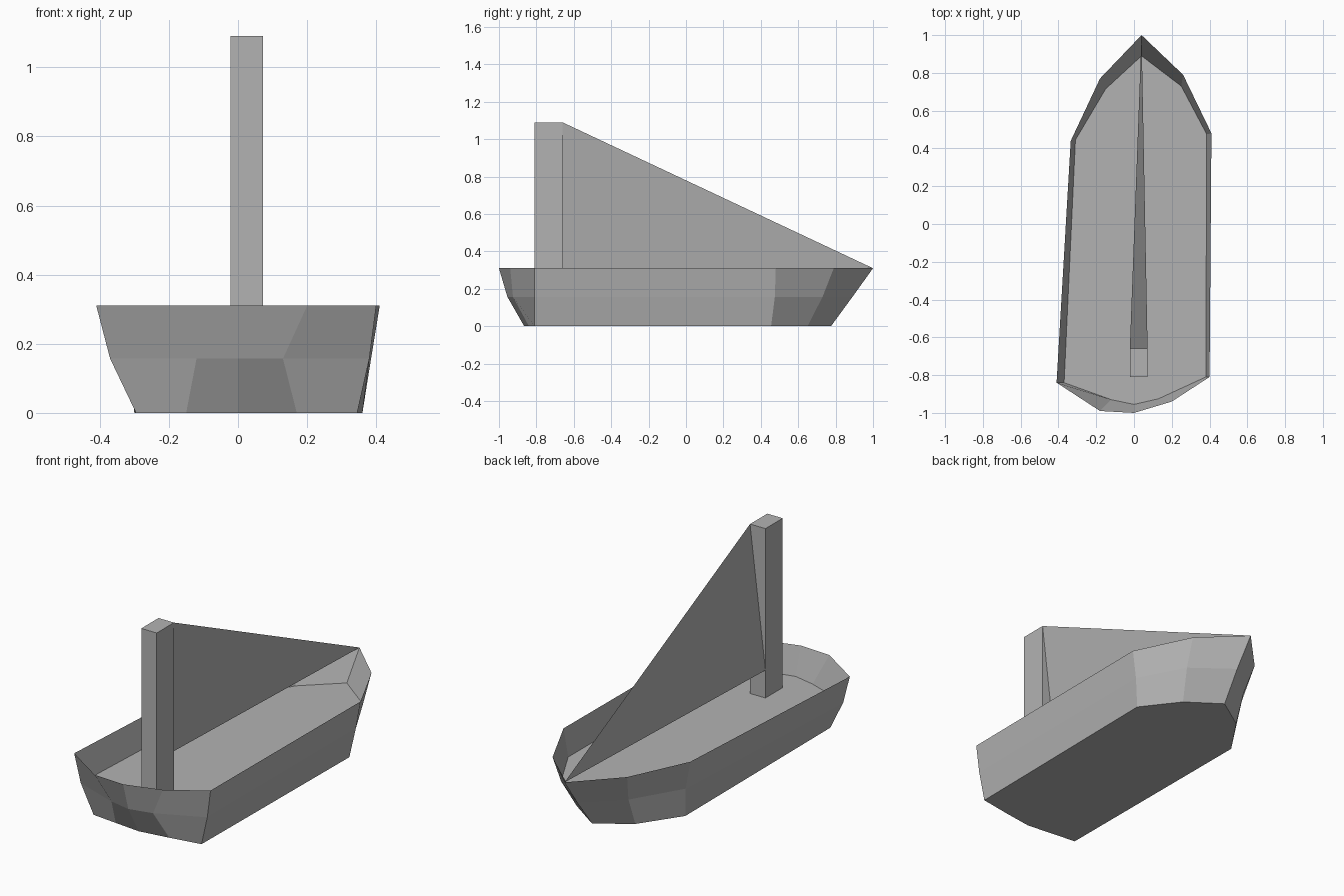
import bpy
import bmesh
from mathutils import Vector

default = bpy.data.objects.get("Cube")
if default:
    bpy.data.objects.remove(default, do_unlink=True)

# One plain grey for the whole boat
grey = bpy.data.materials.new("plain_grey")
grey.use_nodes = True
colour = (0.45, 0.45, 0.45, 1.0)
grey.diffuse_color = colour
grey.node_tree.nodes["Principled BSDF"].inputs["Base Color"].default_value = colour


def make_object(name, bm):
    """Turn a bmesh into a flat-shaded grey object."""
    mesh = bpy.data.meshes.new(name)
    bm.to_mesh(mesh)
    bm.free()
    mesh.materials.append(grey)
    obj = bpy.data.objects.new(name, mesh)
    bpy.context.collection.objects.link(obj)
    return obj


def add_ring(bm, outline, height):
    return [bm.verts.new((x, y, height)) for x, y in outline]


# Hull outlines, clockwise from the bow tip
keel_line = [(.03, .775), (.21, .65), (.36, .455), (.345, -.81), (.17, -.84),
             (0, -.865), (-.15, -.85), (-.295, -.835), (-.3, .435), (-.15, .655)]
deck_line = [(.04, .89), (.25, .73), (.385, .475), (.38, -.81), (.13, -.925),
             (0, -.955), (-.12, -.93), (-.37, -.84), (-.31, .445), (-.15, .715)]
rim_line = [(.04, 1), (.26, .79), (.41, .48), (.4, -.81), (.2, -.94),
            (0, -1), (-.18, -.99), (-.41, -.84), (-.335, .44), (-.18, .77)]
deck_height = 0.157
rim_height = 0.31
mast_top = 1.09

# Hull: thin open shell lofted through the three outlines, closed below
bm = bmesh.new()
rings = [add_ring(bm, keel_line, 0),
         add_ring(bm, deck_line, deck_height),
         add_ring(bm, rim_line, rim_height)]
for lower, upper in zip(rings, rings[1:]):
    count = len(lower)
    for i in range(count):
        j = (i + 1) % count
        bm.faces.new((lower[i], upper[i], upper[j], lower[j]))
bm.faces.new(rings[0])
make_object("hull", bm)

# Deck: flat floor part way up the shell
bm = bmesh.new()
bm.faces.new(list(reversed(add_ring(bm, deck_line, deck_height))))
make_object("deck", bm)

# Mast: square-edged post standing on the deck
low = Vector((-.022, -.81, deck_height))
high = Vector((.072, -.66, mast_top))
bm = bmesh.new()
bmesh.ops.create_cube(bm, size=1)
bmesh.ops.scale(bm, vec=high - low, verts=bm.verts)
bmesh.ops.translate(bm, vec=(low + high) / 2, verts=bm.verts)
make_object("mast", bm)

# Sail: a single thin triangle, twisted across the back of the mast
bm = bmesh.new()
corners = [high, (low.x, high.y, rim_height), (*rim_line[0], rim_height)]
bm.faces.new([bm.verts.new(c) for c in corners])
make_object("sail", bm)
